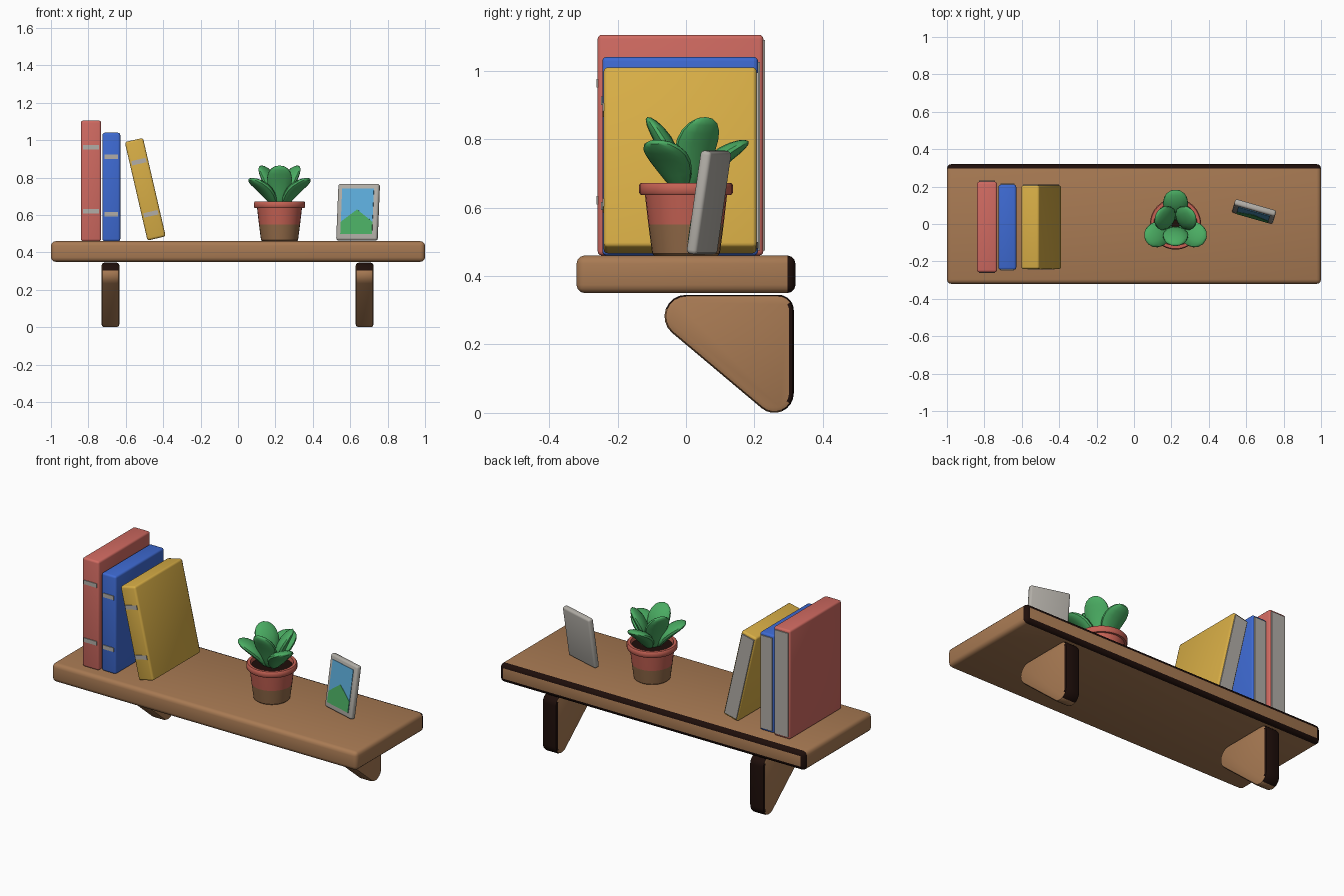
import bpy, bmesh
from math import sin, cos, pi, radians
from mathutils import Vector

cube = bpy.data.objects.get("Cube")
if cube:
    bpy.data.objects.remove(cube, do_unlink=True)


def material(name, r, g, b):
    def linear(c):
        c /= 255
        return c / 12.92 if c < 0.04 else ((c + 0.055) / 1.055) ** 2.4
    m = bpy.data.materials.new(name)
    m.use_nodes = True
    color = (linear(r), linear(g), linear(b), 1)
    m.diffuse_color = color
    m.node_tree.nodes["Principled BSDF"].inputs["Base Color"].default_value = color
    return m


WOOD = material("wood", 168, 122, 83)
DARK = material("dark_brown", 30, 14, 10)
RED = material("book_red", 208, 106, 97)
BLUE = material("book_blue", 62, 106, 210)
YELLOW = material("book_yellow", 216, 174, 70)
GREY = material("pale_grey", 178, 174, 167)
GREEN = material("leaf_green", 74, 172, 98)
SKY = material("sky_blue", 92, 172, 218)
CLAY = material("terracotta", 198, 98, 84)
CLAY_BROWN = material("earthy_clay", 146, 106, 72)


def finish(name, bm, mats, loc=(0, 0, 0), rot=(0, 0, 0), rule=None):
    """Turn a bmesh into a shaded object, choosing face materials by a rule."""
    bmesh.ops.recalc_face_normals(bm, faces=bm.faces)
    bm.normal_update()
    for f in bm.faces:
        f.material_index = int(rule(f)) if rule else 0
    mesh = bpy.data.meshes.new(name)
    bm.to_mesh(mesh)
    bm.free()
    for m in mats:
        mesh.materials.append(m)
    obj = bpy.data.objects.new(name, mesh)
    bpy.context.collection.objects.link(obj)
    obj.location, obj.rotation_euler = loc, rot
    bpy.ops.object.select_all(action='DESELECT')
    obj.select_set(True)
    bpy.context.view_layer.objects.active = obj
    bpy.ops.object.shade_smooth_by_angle(angle=radians(40))
    return obj


def box(name, size, mats, loc=(0, 0, 0), rot=(0, 0, 0), bevel=0, rule=None, parent=None):
    bm = bmesh.new()
    bmesh.ops.create_cube(bm, size=1)
    bmesh.ops.scale(bm, vec=size, verts=bm.verts)
    if bevel:
        bmesh.ops.bevel(bm, geom=bm.edges[:], offset=bevel, segments=3,
                        profile=0.5, affect='EDGES')
    obj = finish(name, bm, mats, loc, rot, rule)
    obj.parent = parent
    return obj


def prism(name, points, axis, depth, mats, loc=(0, 0, 0), bevel=0, rule=None):
    """Extrude an outline symmetrically along an axis."""
    bm = bmesh.new()
    axis = Vector(axis)
    face = bm.faces.new([bm.verts.new(Vector(p) - axis * depth / 2) for p in points])
    ext = bmesh.ops.extrude_face_region(bm, geom=[face])
    moved = [v for v in ext["geom"] if isinstance(v, bmesh.types.BMVert)]
    bmesh.ops.translate(bm, vec=axis * depth, verts=moved)
    bm.normal_update()
    if bevel:
        caps = [f for f in bm.faces if len(f.verts) == len(points)]
        rim = list({e for f in caps for e in f.edges})
        bmesh.ops.bevel(bm, geom=rim, offset=bevel, segments=2, profile=0.5, affect='EDGES')
    return finish(name, bm, mats, loc, rule=rule)


# Shelf board, with dark rounded rear edges
box("shelf_board", (2, 0.64, 0.11), [WOOD, DARK], (0, 0, 0.405), bevel=0.024,
    rule=lambda f: 0.2 < f.normal.y < 0.98)

# Brackets: rounded triangles, dark on the rear and upper edges
outline = []
for cy, cz, r, start, end in ((0, 0.282, 0.063, 229, 90),
                              (0.27, 0.3, 0.045, 90, 0),
                              (0.258, 0.057, 0.057, 0, -131)):
    for i in range(9):
        a = radians(start + (end - start) * i / 8)
        outline.append((0, cy + r * cos(a), cz + r * sin(a)))
for side, x in (("right", -0.682), ("left", 0.677)):
    prism(side + "_bracket", outline, (1, 0, 0), 0.095, [WOOD, DARK], (x, 0, 0), 0.014,
          lambda f: abs(f.normal.x) < 0.95 and (f.normal.y > 0.3 or f.normal.z > 0.45))


# Books: rounded cover, page plate behind, two bands on the spine
def book(name, width, depth, height, loc, mat, lean=0):
    cover = box(name + "_cover", (width, depth, height), [mat], loc, (0, lean, 0), 0.012)
    box(name + "_pages", (width - 0.02, 0.009, height - 0.03), [GREY],
        (0, depth / 2 + 0.001, 0), parent=cover)
    for part, k in (("upper", 0.28), ("lower", -0.25)):
        box(f"{name}_{part}_band", (width - 0.022, 0.008, 0.024), [GREY],
            (0, -depth / 2, k * height), parent=cover)


book("red_book", 0.108, 0.484, 0.645, (-0.786, -0.016, 0.7825), RED)
book("blue_book", 0.095, 0.455, 0.58, (-0.677, -0.017, 0.75), BLUE)
book("yellow_book", 0.1, 0.447, 0.54, (-0.496, -0.017, 0.738), YELLOW, radians(-13))

# Flower pot: lathed wall with rim and soil, brown towards the foot
POT_X, SIDES = 0.222, 32
profile = [(0, 0.46), (0.092, 0.46), (0.099, 0.466), (0.11, 0.55), (0.12, 0.637), (0.132, 0.637),
           (0.137, 0.643), (0.137, 0.666), (0.132, 0.672), (0.116, 0.672), (0.112, 0.65), (0, 0.65)]
bm = bmesh.new()
verts = [bm.verts.new((r, 0, z)) for r, z in profile]
edges = [bm.edges.new(pair) for pair in zip(verts, verts[1:])]
bmesh.ops.spin(bm, geom=verts + edges, cent=(0, 0, 0), axis=(0, 0, 1),
               angle=2 * pi, steps=SIDES, use_merge=True)
bmesh.ops.remove_doubles(bm, verts=bm.verts, dist=0.0005)


def pot_rule(f):
    c = f.calc_center_median()
    if c.z < 0.55:
        return 1
    return 2 if c.z < 0.655 and f.normal.z > 0.9 else 0


finish("flower_pot", bm, [CLAY, CLAY_BROWN, DARK], (POT_X, 0, 0), rule=pot_rule)


# Succulent leaves: flattened eggs in two rings of three
def leaf(name, azimuth, tilt, length, width, thickness):
    bm = bmesh.new()
    bmesh.ops.create_uvsphere(bm, u_segments=14, v_segments=10, radius=1)
    for v in bm.verts:
        t = (v.co.z + 1) / 2
        egg = 0.66 + 0.5 * t
        v.co = (v.co.x * egg * width / 2,
                v.co.y * thickness / 2 - 0.02 * sin(pi * t) + 0.01,
                t * length)
    a = radians(azimuth)
    base = (POT_X + 0.018 * cos(a), 0.018 * sin(a), 0.655)
    finish(name, bm, [GREEN], base, (-radians(tilt), 0, a - pi / 2))


for i in range(3):
    leaf(f"outer_leaf_{i + 1}", 90 + 120 * i, 47, 0.215, 0.145, 0.055)
    leaf(f"inner_leaf_{i + 1}", 30 + 120 * i, 22, 0.23, 0.145, 0.055)

# Picture frame leaning back, with a sky plate and a hill plate
frame = box("picture_frame", (0.228, 0.034, 0.305), [GREY], (0.642, 0.067, 0.615),
            (radians(-8.5), 0, radians(-16)), 0.012)
box("picture_sky", (0.176, 0.006, 0.245), [SKY], (0, -0.017, 0.003), parent=frame)
hill = prism("picture_hill",
             [(-0.088, 0, -0.12), (0.088, 0, -0.12), (0.088, 0, -0.055),
              (0, 0, 0.012), (-0.088, 0, -0.055)],
             (0, 1, 0), 0.006, [GREEN], (0, -0.019, 0))
hill.parent = frame
